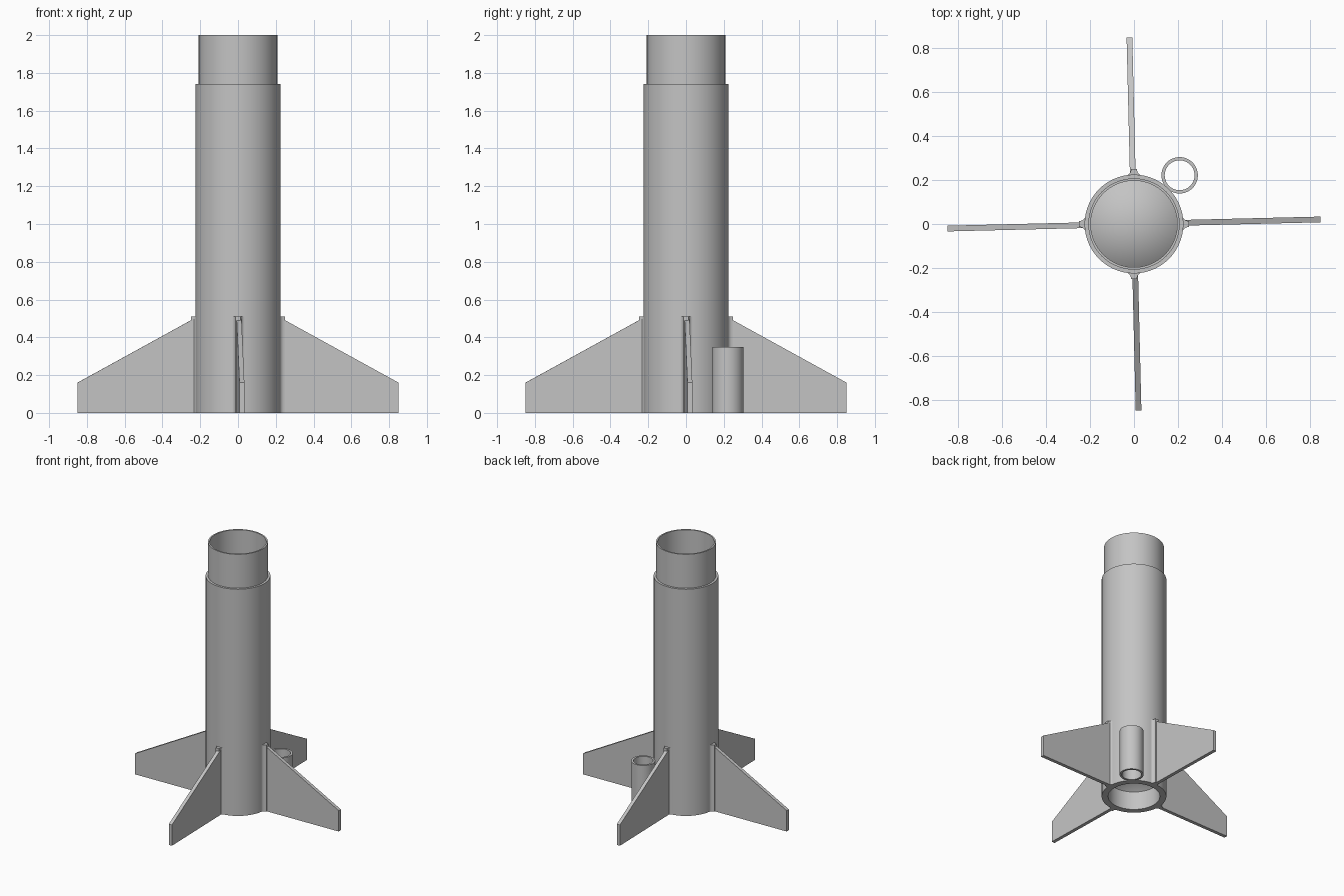
import bpy, bmesh
from math import radians, sin, cos, pi
from mathutils import Matrix

cube = bpy.data.objects.get("Cube")
if cube:
    bpy.data.objects.remove(cube, do_unlink=True)

grey = bpy.data.materials.new("plain grey")
grey.use_nodes = True
colour = (0.55, 0.55, 0.55, 1)
grey.diffuse_color = colour
grey.node_tree.nodes["Principled BSDF"].inputs["Base Color"].default_value = colour


def finish(bm, name, smooth=True):
    """Turn a bmesh into a named, coloured object."""
    bmesh.ops.recalc_face_normals(bm, faces=bm.faces)
    mesh = bpy.data.meshes.new(name)
    bm.to_mesh(mesh)
    bm.free()
    mesh.materials.append(grey)
    obj = bpy.data.objects.new(name, mesh)
    bpy.context.collection.objects.link(obj)
    if smooth:
        bpy.ops.object.select_all(action="DESELECT")
        obj.select_set(True)
        bpy.context.view_layer.objects.active = obj
        bpy.ops.object.shade_smooth_by_angle(angle=radians(25))
    return obj


def revolve(name, profile, closed, steps=96, centre=(0, 0, 0)):
    """Spin an (r, z) profile around the vertical axis."""
    bm = bmesh.new()
    verts = [bm.verts.new((r, 0, z)) for r, z in profile]
    edges = [bm.edges.new(pair) for pair in zip(verts, verts[1:])]
    if closed:
        edges.append(bm.edges.new((verts[-1], verts[0])))
    bmesh.ops.spin(bm, geom=verts + edges, cent=(0, 0, 0), axis=(0, 0, 1),
                   angle=2 * pi, steps=steps, use_duplicate=False)
    bmesh.ops.remove_doubles(bm, verts=bm.verts, dist=0.0001)
    bmesh.ops.translate(bm, verts=bm.verts, vec=centre)
    return finish(bm, name)


def prism(name, outline, offset, turn, smooth):
    """Extrude a flat outline by an offset, then turn it about z."""
    bm = bmesh.new()
    face = bm.faces.new([bm.verts.new(p) for p in outline])
    ext = bmesh.ops.extrude_face_region(bm, geom=[face], use_keep_orig=True)
    moved = [v for v in ext["geom"] if isinstance(v, bmesh.types.BMVert)]
    bmesh.ops.translate(bm, verts=moved, vec=offset)
    bmesh.ops.rotate(bm, verts=bm.verts, cent=(0, 0, 0),
                     matrix=Matrix.Rotation(turn, 3, "Z"))
    return finish(bm, name, smooth)


# Hollow body with a narrower coupling collar and an inner conical bulkhead
revolve("body_tube", [(0, 0.34), (0.197, 0.2), (0.197, 2), (0.208, 2),
                      (0.208, 1.74), (0.225, 1.74), (0.225, 0),
                      (0.18, 0), (0.18, 0.14), (0, 0.27)], closed=False)

# Guide tube touching the body between two fins
revolve("guide_tube", [(0.068, 0), (0.083, 0), (0.083, 0.35), (0.068, 0.35)],
        closed=True, steps=64, centre=(0.208, 0.222, 0))

# Four slightly canted fins, each with a concave root fillet
THICK = 0.026
fin = [(0.205, 0), (0.85, 0), (0.85, 0.16), (0.25, 0.49), (0.215, 0.509),
       (0.205, 0.509)]
curve = [(0.25 - 0.028 * cos(a), 0.036 - 0.022 * sin(a))
         for a in (i * pi / 12 for i in range(7))]
half = [(0.205, 0.036)] + curve
root = half + [(x, -y) for x, y in reversed(half)]
for i, side in enumerate(("left", "back", "right", "front")):
    turn = i * pi / 2
    prism(side + "_fin", [(x, -THICK / 2, z) for x, z in fin],
          (0, THICK, 0), turn + radians(1.4), False)
    prism(side + "_fin_fillet", [(x, y, 0) for x, y in root],
          (0, 0, 0.51), turn, True)
